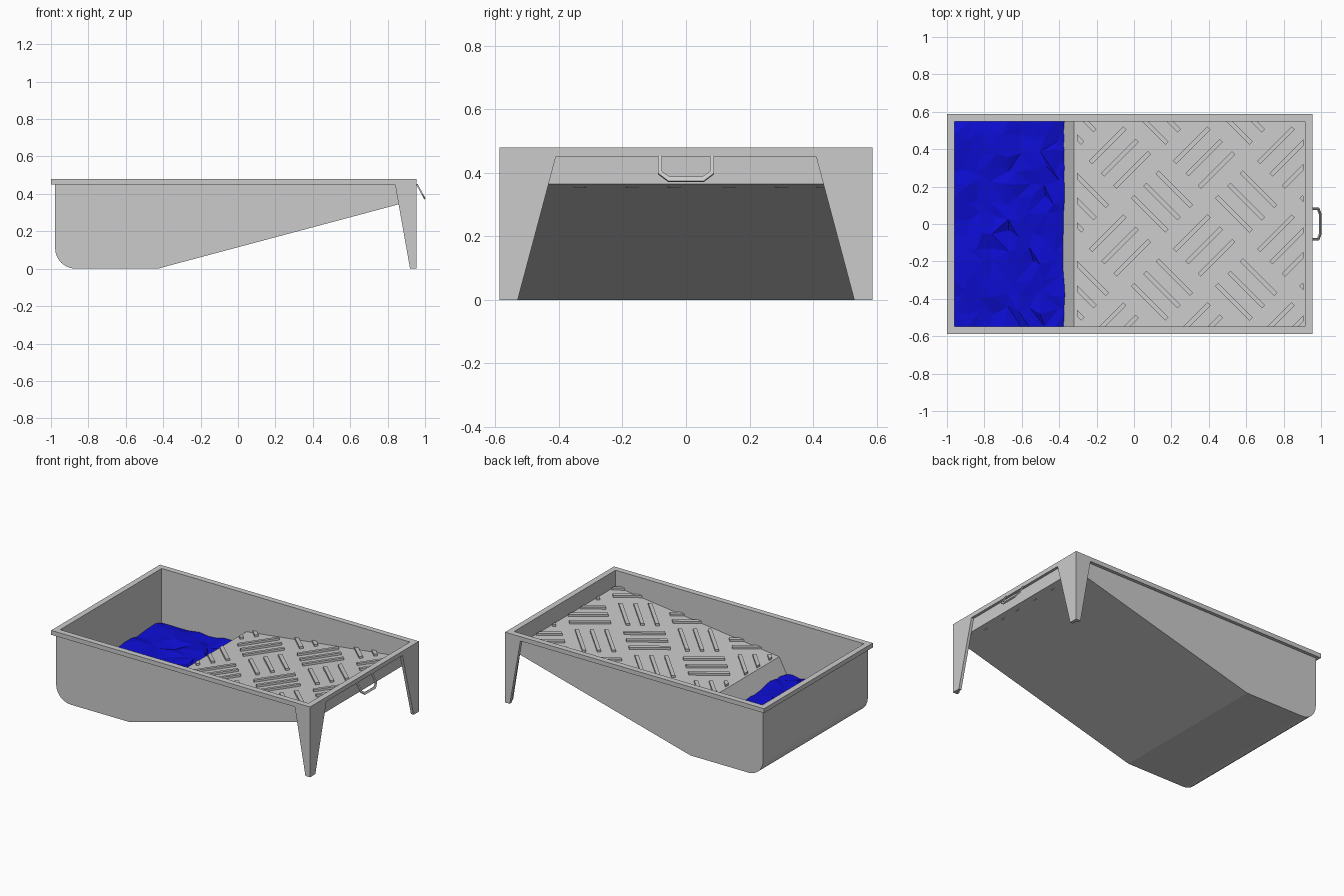
import bpy, bmesh, math, random
from mathutils import Vector, Matrix

if "Cube" in bpy.data.objects:
    bpy.data.objects.remove(bpy.data.objects["Cube"], do_unlink=True)


def material(name, rgb):
    m = bpy.data.materials.new(name)
    m.use_nodes = True
    m.diffuse_color = (*rgb, 1)
    m.node_tree.nodes["Principled BSDF"].inputs["Base Color"].default_value = (*rgb, 1)
    return m


grey = material("grey plastic", (0.6, 0.6, 0.6))
blue = material("blue paint", (0.004, 0.004, 0.64))


def finish(name, bm, mat, recalc=True):
    if recalc:
        bmesh.ops.recalc_face_normals(bm, faces=bm.faces)
    mesh = bpy.data.meshes.new(name)
    bm.to_mesh(mesh)
    bm.free()
    mesh.materials.append(mat)
    ob = bpy.data.objects.new(name, mesh)
    bpy.context.collection.objects.link(ob)
    return ob


def prism(name, points, depth, mat=grey):
    """Extrude a flat outline of 3D points along a depth vector."""
    bm = bmesh.new()
    face = bm.faces.new([bm.verts.new(p) for p in points])
    new = bmesh.ops.extrude_face_region(bm, geom=[face], use_keep_orig=True)["geom"]
    bmesh.ops.translate(bm, vec=depth, verts=[v for v in new if isinstance(v, bmesh.types.BMVert)])
    return finish(name, bm, mat)


# Main dimensions
RIM_Z, TOP = 0.45, 0.48
OUT_L, OUT_R, OUT_Y = -0.978, 0.937, 0.565
IN_L, IN_R, IN_Y = -0.96, 0.915, 0.547
END_L, END_R, END_Y = -1.0, 0.955, 0.587
RAMP_X, RAMP_Z, RAMP_TOP = -0.32, 0.22, 0.37
FLOOR = 0.02


def ramp_z(x):
    return RAMP_Z + (RAMP_TOP - RAMP_Z) * (x - RAMP_X) / (IN_R - RAMP_X)


# Tray body: outer outline with a rounded heel, then the inner well and ramp
radius = 0.11
heel = [(OUT_L + radius * (1 - math.cos(a)), radius * (1 - math.sin(a)))
        for a in (math.radians(15 * i) for i in range(7))]
outer = [(OUT_L, RIM_Z)] + heel + [(-0.43, 0), (OUT_R, 0.365), (OUT_R, RIM_Z)]
inner = [(IN_R, RIM_Z), (IN_R, RAMP_TOP), (RAMP_X, RAMP_Z), (-0.43, FLOOR),
         (-0.87, FLOOR), (IN_L, 0.1), (IN_L, RIM_Z)]
prism("tray_shell", [(x, -IN_Y, z) for x, z in outer + inner], (0, 2 * IN_Y, 0))
for side, s in (("left", 1), ("right", -1)):
    label = "back" if s > 0 else "front"
    prism(label + "_wall", [(x, s * IN_Y, z) for x, z in outer], (0, s * (OUT_Y - IN_Y), 0))

# Rim flange
bm = bmesh.new()
loops = []
for x0, x1, y, z in ((END_L, END_R, END_Y, RIM_Z), (END_L, END_R, END_Y, TOP),
                     (IN_L, IN_R, IN_Y, TOP), (IN_L, IN_R, IN_Y, RIM_Z)):
    loops.append([bm.verts.new(p) for p in ((x0, -y, z), (x1, -y, z), (x1, y, z), (x0, y, z))])
for i in range(4):
    a, b = loops[i], loops[(i + 1) % 4]
    for k in range(4):
        n = (k + 1) % 4
        bm.faces.new((a[k], a[n], b[n], b[k]))
finish("rim", bm, grey)

# Angled corner legs, each an L of two tapered plates
PLATE = 0.02
for label, s in (("back", 1), ("front", -1)):
    prism(label + "_leg_side", [(x, s * END_Y, z) for x, z in
          ((0.84, RIM_Z), (END_R, RIM_Z), (END_R, 0), (0.92, 0))], (0, -s * PLATE, 0))
    prism(label + "_leg_end", [(END_R, s * y, z) for y, z in
          ((0.41, RIM_Z), (END_Y - PLATE, RIM_Z), (END_Y - PLATE, 0), (0.53, 0))], (-PLATE, 0, 0))

# Tilted hanging loop on the high end
half = [(0.088, 0.45), (0.088, 0.395), (0.056, 0.371)]
hole = [(0.075, 0.45), (0.075, 0.4), (0.05, 0.384)]
path = half + [(-y, z) for y, z in reversed(half)]
path += [(-y, z) for y, z in hole] + [(y, z) for y, z in reversed(hole)]
prism("hanging_loop", [(0.953 + (RIM_Z - z) * 0.54, y, z) for y, z in path], (0.007, 0, 0.004))

# Roller ridges: basket weave of triple bars at alternating diagonals
PITCH_X, PITCH_Y, GAP, LENGTH, WIDTH, HEIGHT = 0.225, 0.235, 0.093, 0.26, 0.024, 0.014
bm = bmesh.new()
for i in range(-2, 6):
    for j in range(-2, 5):
        if (i + j) % 2:
            continue
        cx, cy = -0.075 + PITCH_X * i, 0.355 - PITCH_Y * (j)
        turn = Matrix.Rotation(math.radians(45 if j % 2 == 0 else -45), 4, 'Z')
        for k in (-1, 0, 1):
            m = (Matrix.Translation((cx, cy, 0)) @ turn @ Matrix.Translation((0, k * GAP, 0))
                 @ Matrix.Diagonal((LENGTH, WIDTH, 2 * HEIGHT, 1)))
            bmesh.ops.create_cube(bm, size=1, matrix=m)
# Trim the pattern to the ramp and lay it on the slope
for co, no in (((RAMP_X + 0.015, 0, 0), (-1, 0, 0)), ((IN_R - 0.01, 0, 0), (1, 0, 0)),
               ((0, IN_Y, 0), (0, 1, 0)), ((0, -IN_Y, 0), (0, -1, 0))):
    cut = bmesh.ops.bisect_plane(bm, geom=bm.verts[:] + bm.edges[:] + bm.faces[:],
                                 plane_co=co, plane_no=no, clear_outer=True)["geom_cut"]
    bmesh.ops.holes_fill(bm, edges=[e for e in cut if isinstance(e, bmesh.types.BMEdge)], sides=8)
for v in bm.verts:
    v.co.z += ramp_z(v.co.x)
finish("roller_ridges", bm, grey)

# Rippled paint pool in the well
random.seed(4)
NX, NY = 9, 13
X_END = -0.35
bm = bmesh.new()
grid = []
for i in range(NX + 1):
    row = []
    for j in range(NY + 1):
        jx = random.uniform(-0.02, 0.02) if 0 < i < NX else 0
        jy = random.uniform(-0.025, 0.025) if 0 < j < NY else 0
        row.append(bm.verts.new((IN_L + (X_END - IN_L) * i / NX + jx,
                                 -IN_Y + 2 * IN_Y * j / NY + jy,
                                 0.12 + random.uniform(-0.013, 0.013))))
    grid.append(row)
for i in range(NX):
    for j in range(NY):
        a, b, c, d = grid[i][j], grid[i + 1][j], grid[i + 1][j + 1], grid[i][j + 1]
        for tri in (((a, b, c), (a, c, d)) if random.random() < 0.5 else ((a, b, d), (b, c, d))):
            bm.faces.new(tri)
finish("paint_pool", bm, blue, recalc=False)
